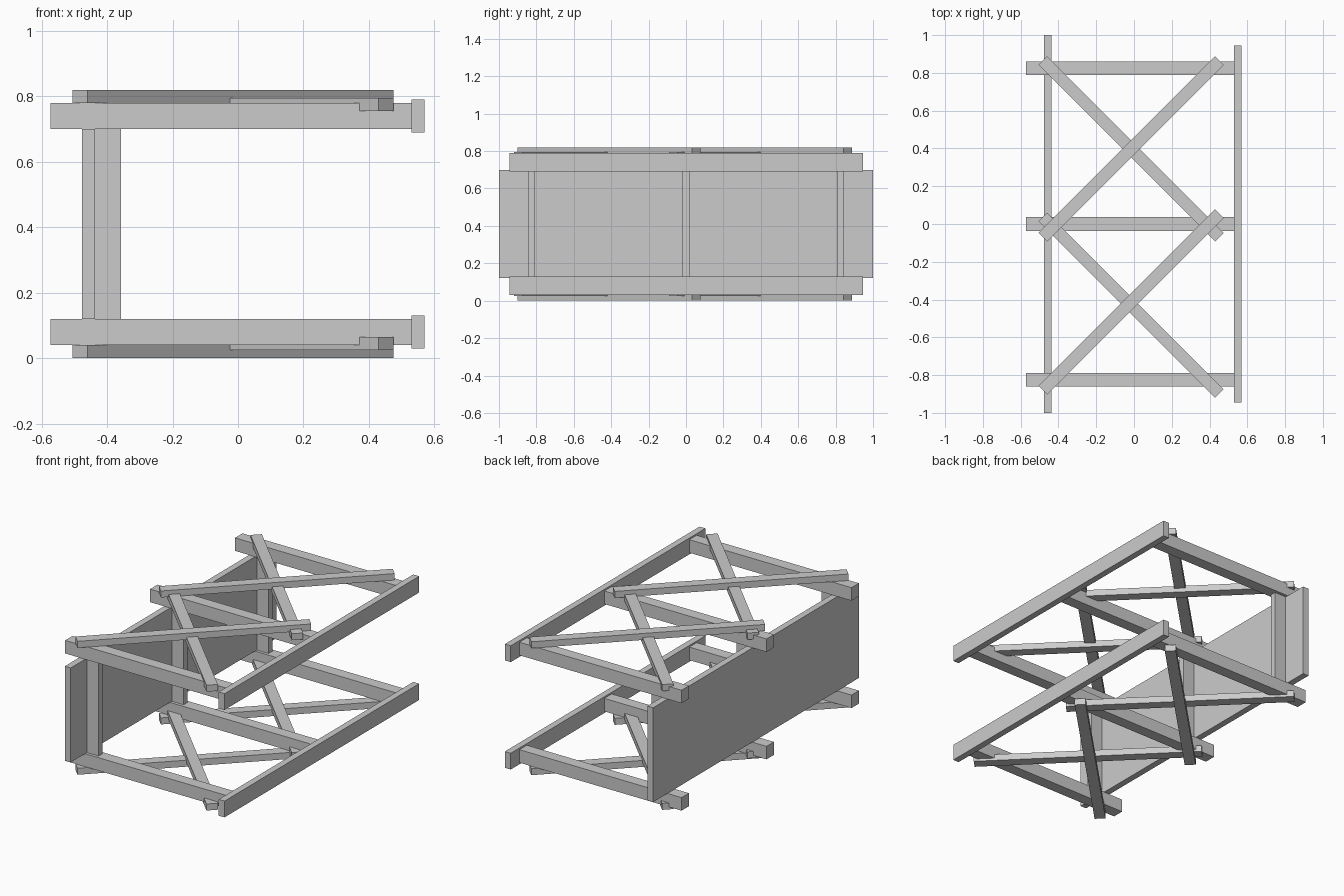
import bpy, math

cube = bpy.data.objects.get("Cube")
if cube:
    bpy.data.objects.remove(cube, do_unlink=True)

GREY = (0.6, 0.6, 0.6, 1)
mat = bpy.data.materials.new("plain grey")
mat.use_nodes = True
mat.diffuse_color = GREY
mat.node_tree.nodes["Principled BSDF"].inputs["Base Color"].default_value = GREY

HEIGHT = 0.82


def bar(name, center, size, angle=0):
    """Box with its size baked into the mesh, turned about z."""
    bpy.ops.mesh.primitive_cube_add(size=1, location=center)
    ob = bpy.context.object
    ob.name = ob.data.name = name
    ob.scale = size
    bpy.ops.object.transform_apply(location=False, rotation=False, scale=True)
    ob.rotation_euler.z = math.radians(angle)
    ob.data.materials.append(mat)


def bar_pair(name, x, y, z, size, angle=0):
    """The same bar on the upper frame and mirrored on the lower frame."""
    bar("upper_" + name, (x, y, z), size, angle)
    bar("lower_" + name, (x, y, HEIGHT - z), size, angle)


# Side panel with its upright posts
bar("side_panel", (-0.457, 0, 0.41), (0.04, 2, 0.58))
rows = {"front": -0.825, "middle": 0, "back": 0.825}
for row, y in rows.items():
    bar(row + "_post", (-0.397, y, 0.41), (0.08, 0.036, 0.58))
    # Cross beams above and below each post
    bar_pair(row + "_beam", -0.021, y, 0.74, (1.103, 0.072, 0.08))

# Long rails on the open side
bar_pair("rail", 0.55, 0, 0.74, (0.04, 1.89, 0.1))

# Diagonal braces crossing in each bay; the second of each pair is let into the beams
for bay, y_over, y_under in (("back", 0.398, 0.398), ("front", -0.412, -0.43)):
    bar_pair(bay + "_over_brace", -0.015, y_over, 0.80, (1.322, 0.064, 0.04), 45)
    bar_pair(bay + "_under_brace", -0.015, y_under, 0.775, (1.322, 0.064, 0.04), -45)
